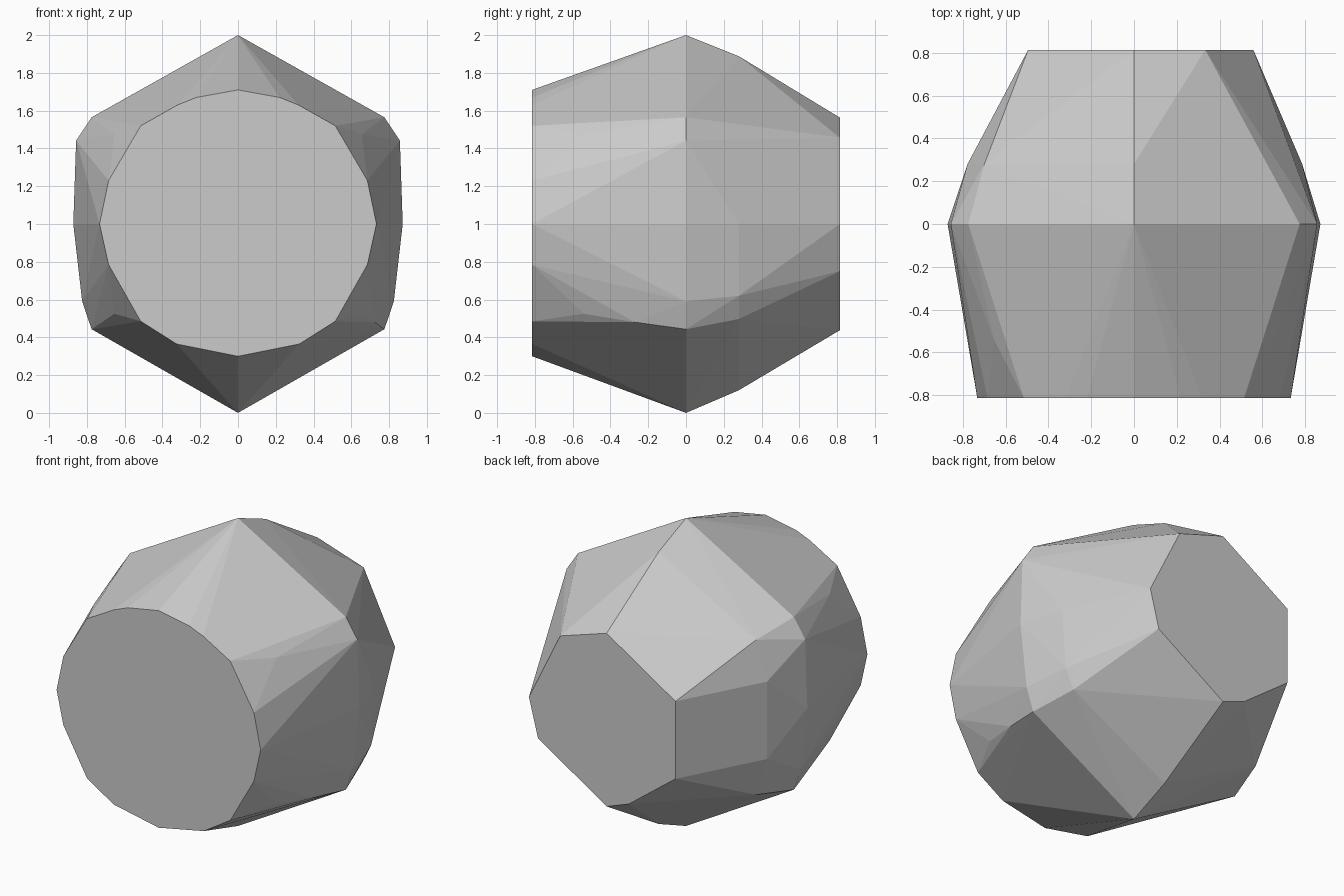
import bpy, bmesh

if "Cube" in bpy.data.objects:
    bpy.data.objects.remove(bpy.data.objects["Cube"])

# Cross-sections of a faceted boulder, front to back: (y, [(x, z), ...])
def mirrored(half):
    return half + [(-x, z) for x, z in half if x]

front = mirrored([(0, 1.71), (.22, 1.67), (.32, 1.63), (.515, 1.52), (.685, 1.23),
                  (.733, 1), (.685, .785), (.515, .485), (.325, .365), (0, .3)])
front_mid = mirrored([(.655, .525), (.655, 1.475)])
widest = mirrored([(0, 2), (.775, 1.565), (.857, 1.442), (.872, 1),
                   (.825, .59), (.775, .443), (0, 0)])
back_mid = [(0, 1.888), (-.7, 1.503), (-.779, 1.253), (-.779, .75), (-.7, .497),
            (0, .12), (.7, .497), (.76, .62), (.787, 1)]
back = [(0, 1.563), (.333, 1.457), (.558, 1), (.493, .75), (0, .438),
        (-.16, .497), (-.495, .75), (-.495, 1.253)]
sections = [(-.815, front), (-.54, front_mid), (-.27, [(.725, .48)]),
            (0, widest), (.28, back_mid), (.815, back)]

# Wrap the sections in one flat-faced hull
bm = bmesh.new()
for y, ring in sections:
    for x, z in ring:
        bm.verts.new((x, y, z))
result = bmesh.ops.convex_hull(bm, input=bm.verts[:])
loose = [v for v in bm.verts if not v.link_faces]
bmesh.ops.delete(bm, geom=loose, context='VERTS')

# Merge coplanar triangles so the end caps are single polygons
bmesh.ops.dissolve_limit(bm, angle_limit=.005, verts=bm.verts[:], edges=bm.edges[:])
bmesh.ops.recalc_face_normals(bm, faces=bm.faces[:])

mesh = bpy.data.meshes.new("faceted_boulder")
bm.to_mesh(mesh)
bm.free()
boulder = bpy.data.objects.new("faceted_boulder", mesh)
bpy.context.collection.objects.link(boulder)
